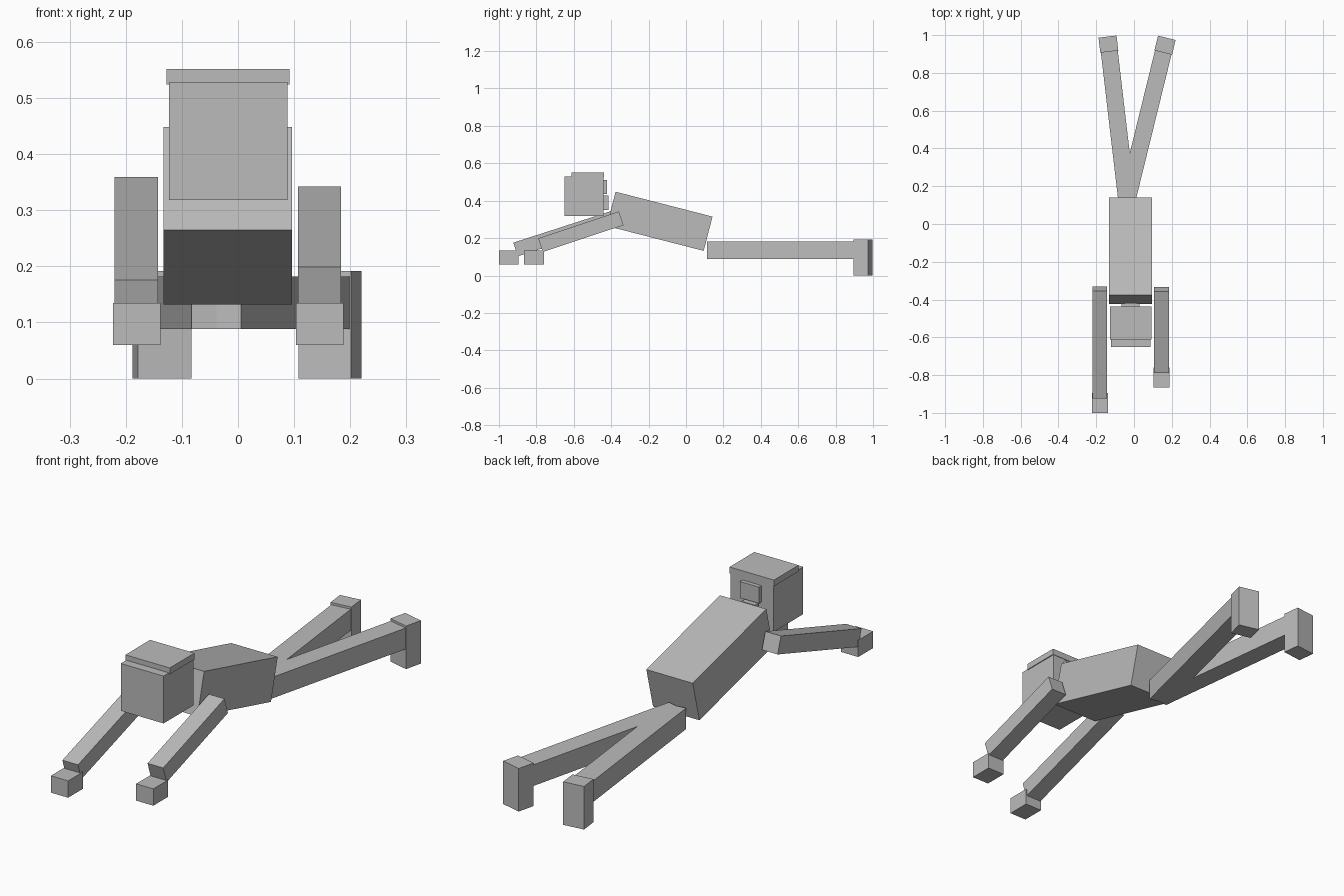
import bpy
from math import radians
from mathutils import Matrix, Vector

if "Cube" in bpy.data.objects:
    bpy.data.objects.remove(bpy.data.objects["Cube"], do_unlink=True)

grey = bpy.data.materials.new("plain grey")
grey.use_nodes = True
colour = (0.5, 0.5, 0.5, 1)
grey.diffuse_color = colour
grey.node_tree.nodes["Principled BSDF"].inputs["Base Color"].default_value = colour


def box(name, centre, size, tilt=0, turn=0):
    """Box with baked size, tilted about x and turned about z (degrees)."""
    bpy.ops.mesh.primitive_cube_add(size=1)
    ob = bpy.context.object
    ob.name = name
    ob.data.transform(Matrix.Diagonal((*size, 1)))
    ob.location = centre
    ob.rotation_euler = (radians(tilt), 0, radians(turn))
    ob.data.materials.append(grey)
    return ob


def span(name, x, y, z):
    """Upright box between the given limits."""
    limits = (x, y, z)
    return box(name, [(a + b) / 2 for a, b in limits], [b - a for a, b in limits])


# Torso, sloping down towards the hips
box("torso", (-0.018, -0.141, 0.29), (0.229, 0.535, 0.189), tilt=-14.4)

# Head with a flat cap and two small blocks on the back
span("head", (-0.123, 0.088), (-0.65, -0.44), (0.318, 0.529))
span("cap", (-0.127, 0.092), (-0.612, -0.438), (0.524, 0.552))
span("hair_bun", (-0.065, 0.03), (-0.45, -0.422), (0.437, 0.51))
span("hair_tail", (-0.05, 0.016), (-0.45, -0.415), (0.35, 0.428))

# Arms reach forward and down to the hands
box("right_arm", (-0.1815, -0.627, 0.231), (0.077, 0.597, 0.077), tilt=17.9)
box("left_arm", (0.1455, -0.562, 0.234), (0.077, 0.455, 0.077), tilt=18.4)
span("right_hand", (-0.223, -0.138), (-1, -0.895), (0.06, 0.135))
span("left_hand", (0.103, 0.188), (-0.865, -0.76), (0.06, 0.135))

# Legs spread backwards from one hip point, each ending in a tall foot
hip = Vector((-0.038, 0.123, 0))
for side, turn, length in (("right", 6.7, 0.875), ("left", -13.8, 0.888)):
    along = Matrix.Rotation(radians(turn), 3, "Z") @ Vector((0, 1, 0))
    leg = length - 0.03
    box(side + "_leg", hip + along * leg / 2 + Vector((0, 0, 0.135)),
        (0.09, leg, 0.094), turn=turn)
    box(side + "_foot", hip + along * (length - 0.04) + Vector((0, 0, 0.096)),
        (0.096, 0.08, 0.192), turn=turn)
